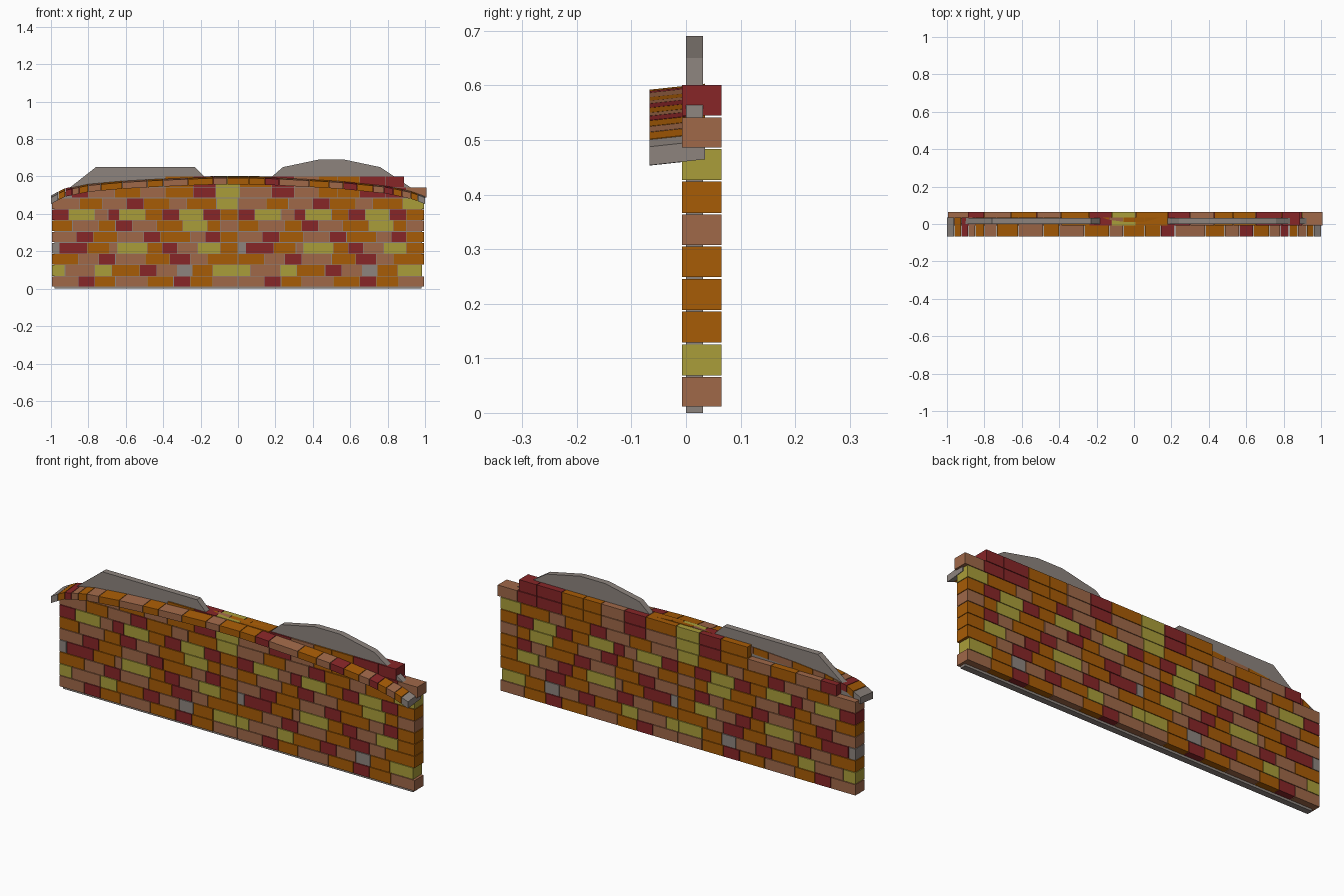
import bpy, bmesh

if "Cube" in bpy.data.objects:
    bpy.data.objects.remove(bpy.data.objects["Cube"])

def material(name, rgb):
    m = bpy.data.materials.new(name)
    m.diffuse_color = [(c / 255) ** 2.2 for c in rgb] + [1]
    m.use_nodes = True
    m.node_tree.nodes["Principled BSDF"].inputs["Base Color"].default_value = m.diffuse_color
    return m

CODES = "toryg"
MATS = [material("tan_brick", (158, 104, 74)), material("orange_brick", (166, 92, 14)),
        material("red_brick", (134, 42, 44)), material("yellow_brick", (168, 156, 60)),
        material("grey_stone", (140, 131, 125))]

def finish(bm, name, mats):
    bmesh.ops.recalc_face_normals(bm, faces=bm.faces)
    me = bpy.data.meshes.new(name)
    bm.to_mesh(me)
    bm.free()
    for m in mats:
        me.materials.append(m)
    ob = bpy.data.objects.new(name, me)
    bpy.context.collection.objects.link(ob)

def prism(bm, profile, y0, y1, mat=0, tilt=0.0):
    """Extrude an x-z outline along y; tilt is the rise towards the back."""
    f = [bm.verts.new((x, y0, z)) for x, z in profile]
    b = [bm.verts.new((x, y1, z + tilt)) for x, z in profile]
    n = len(f)
    faces = [bm.faces.new(f), bm.faces.new(b[::-1])]
    faces += [bm.faces.new((f[i], b[i], b[(i + 1) % n], f[(i + 1) % n])) for i in range(n)]
    for face in faces:
        face.material_index = mat

# mortar core with its two raised crests
core = [(-.98, 0), (.98, 0), (.985, .5), (.76, .65), (.57, .69), (.43, .69), (.24, .65),
        (.165, .585), (-.165, .585), (-.23, .65), (-.76, .65), (-.9, .54), (-.98, .46)]
bm = bmesh.new()
prism(bm, core, 0, .031)
finish(bm, "mortar_core", [MATS[4]])

# brick courses: colour letter + width in hundredths, starting x, number of repeats
half = -.995
COURSES = [
    (half, "t14 r9 o11 t17 o14 r9 o12 t13.5", 2),
    (half, "y7 t16 y9 o15 r9 t11 g8 o11 y13", 2),
    (half, "o14 t11 r9 t16 o13 r11 t9 o16.5", 2),
    (half, "g4 r15 o12 t4 y16 o8 r8 t11 y12 o9.5", 2),
    (half, "t13 r9 o13 t14 r9 o16 t8 r8 o9.5", 2),
    (half, "o11 t14 o9 r9 t13 o14 y13 o7 t9.5", 2),
    (half, "r9 y14 t7 r6 y14 o9 r9 y13 r9 o9.5", 2),
    (half, "t15 o12 t13 r9 o14 t9 o16 y11.5", 2),
    (-.89, "r9 t14 o14 t13 o15 r12 y13 t17 r12 t13 o10 o12 r14 r11 t11", 1),
    (-.39, "o15 r12 y13 o17 r12 t13 o10 o12 r14 r10", 1),
]
ZS = [.01, .067, .127, .187, .247, .306, .365, .425, .485, .543, .602]
gap = .0015
for i, (x, row, repeat) in enumerate(COURSES):
    bm = bmesh.new()
    z0, z1 = ZS[i] + gap, ZS[i + 1] - gap
    for token in row.split() * repeat:
        w = float(token[1:]) / 100
        a, b = x + gap, x + w - gap
        prism(bm, [(a, z0), (b, z0), (b, z1), (a, z1)], -.007, .065, CODES.index(token[0]))
        x += w
    finish(bm, f"brick_course_{i + 1}", MATS)

# curved coping of projecting bricks, following the arch along the front
ARCH = [(-1, .487), (-.93, .525), (-.8, .552), (-.6, .57), (-.35, .583), (-.1, .592),
        (.08, .592), (.3, .583), (.55, .568), (.8, .542), (.93, .513), (1, .487)]

def arch(x):
    for (xa, za), (xb, zb) in zip(ARCH, ARCH[1:]):
        if x <= xb:
            return za + (zb - za) * (x - xa) / (xb - xa)
    return ARCH[-1][1]

bm = bmesh.new()
row = ("g4 o4 r4 t4 o5 t7 o12 t14 o9 t14 o14 t8 o12 "
       "o9 r8 t17 o11 t8 r8 o9 t6 r5 o5 t5 o4 g4").split()
scale = 2 / sum(float(t[1:]) for t in row)
x = -1
for token in row:
    w = float(token[1:]) * scale
    a, b = x + gap * (x > -1), min(x + w - gap, 1)
    th = .034
    prism(bm, [(a, arch(a) - th), (b, arch(b) - th), (b, arch(b)), (a, arch(a))],
          -.067, .035, CODES.index(token[0]), .011)
    x += w
finish(bm, "arched_coping", MATS)
